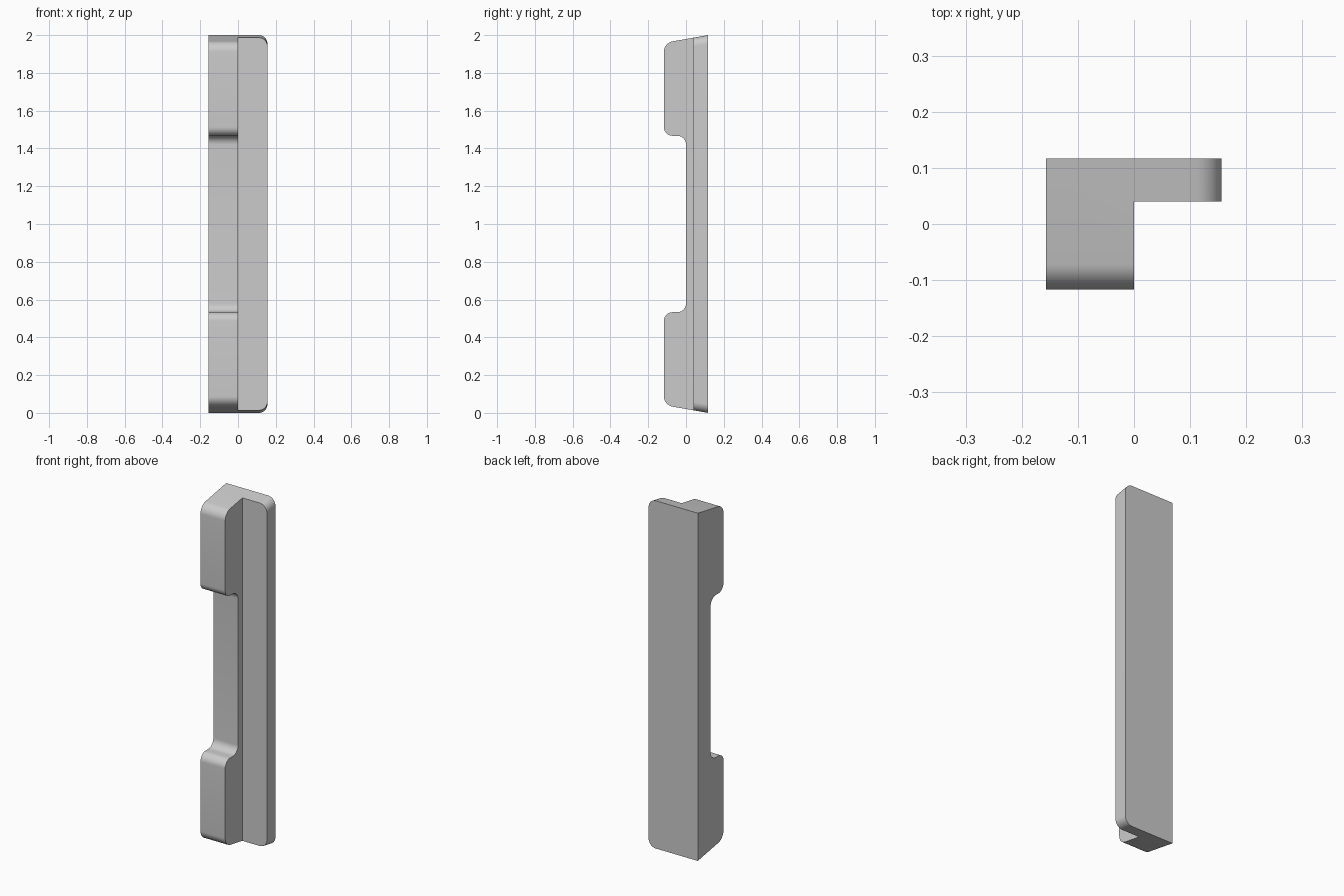
import bpy, bmesh, math

if "Cube" in bpy.data.objects:
    bpy.data.objects.remove(bpy.data.objects["Cube"], do_unlink=True)

X0, X1 = -0.157, 0.156        # outer sides
FRONT, BACK = -0.117, 0.117
FLOOR, FLANGE = 0.0, 0.04     # recess floor and flange front
SLOPE = math.tan(math.radians(10))
END = (BACK - FRONT) * SLOPE
R = 0.046

grey = bpy.data.materials.new("plain grey")
grey.use_nodes = True
grey.diffuse_color = (0.6, 0.6, 0.6, 1)
grey.node_tree.nodes["Principled BSDF"].inputs["Base Color"].default_value = (0.6, 0.6, 0.6, 1)


def extrude_x(name, profile, x0, x1):
    """Prism from a (y, z) profile between two x positions."""
    bm = bmesh.new()
    face = bm.faces.new([bm.verts.new((x0, y, z)) for y, z in profile])
    out = bmesh.ops.extrude_face_region(bm, geom=[face])
    moved = [v for v in out["geom"] if isinstance(v, bmesh.types.BMVert)]
    bmesh.ops.translate(bm, vec=(x1 - x0, 0, 0), verts=moved)
    bmesh.ops.recalc_face_normals(bm, faces=bm.faces)
    mesh = bpy.data.meshes.new(name)
    bm.to_mesh(mesh)
    bm.free()
    mesh.materials.append(grey)
    obj = bpy.data.objects.new(name, mesh)
    bpy.context.collection.objects.link(obj)
    return obj


# Recessed bar with sloping ends, mirrored about mid height
lower = [(BACK, 0), (FRONT, END), (FRONT, 0.533), (FLOOR, 0.533)]
profile = lower + [(y, 2 - z) for y, z in reversed(lower)]
bar = extrude_x("recessed_bar", profile, X0, X1)

# Cut away the front of one half to leave the thin flange
cutter = extrude_x("flange_cutter", [(-1, -1), (FLANGE, -1), (FLANGE, 3), (-1, 3)], 0, 1)
cutter.hide_render = True
cut = bar.modifiers.new("flange cut", "BOOLEAN")
cut.operation = "DIFFERENCE"
cut.solver = "EXACT"
cut.object = cutter
bpy.context.view_layer.objects.active = bar
bar.select_set(True)
bpy.ops.object.modifier_apply(modifier=cut.name)
bpy.data.objects.remove(cutter, do_unlink=True)

# Round the grip and recess corners, and the outer flange corners
bm = bmesh.new()
bm.from_mesh(bar.data)
rounded = []
for e in bm.edges:
    a, b = (v.co for v in e.verts)
    d = a - b
    across = abs(d.x) > 0.1 and max(a.x, b.x) < 0.01 and max(a.y, b.y) < 0.02
    flange = min(a.x, b.x) > 0.15 and abs(d.y) > 0.05
    if across or flange:
        rounded.append(e)
bmesh.ops.bevel(bm, geom=rounded, offset=R, offset_type="OFFSET", segments=10,
                profile=0.5, affect="EDGES", clamp_overlap=True)
bmesh.ops.recalc_face_normals(bm, faces=bm.faces)
bm.to_mesh(bar.data)
bm.free()

bpy.ops.object.shade_smooth_by_angle(angle=math.radians(30))
